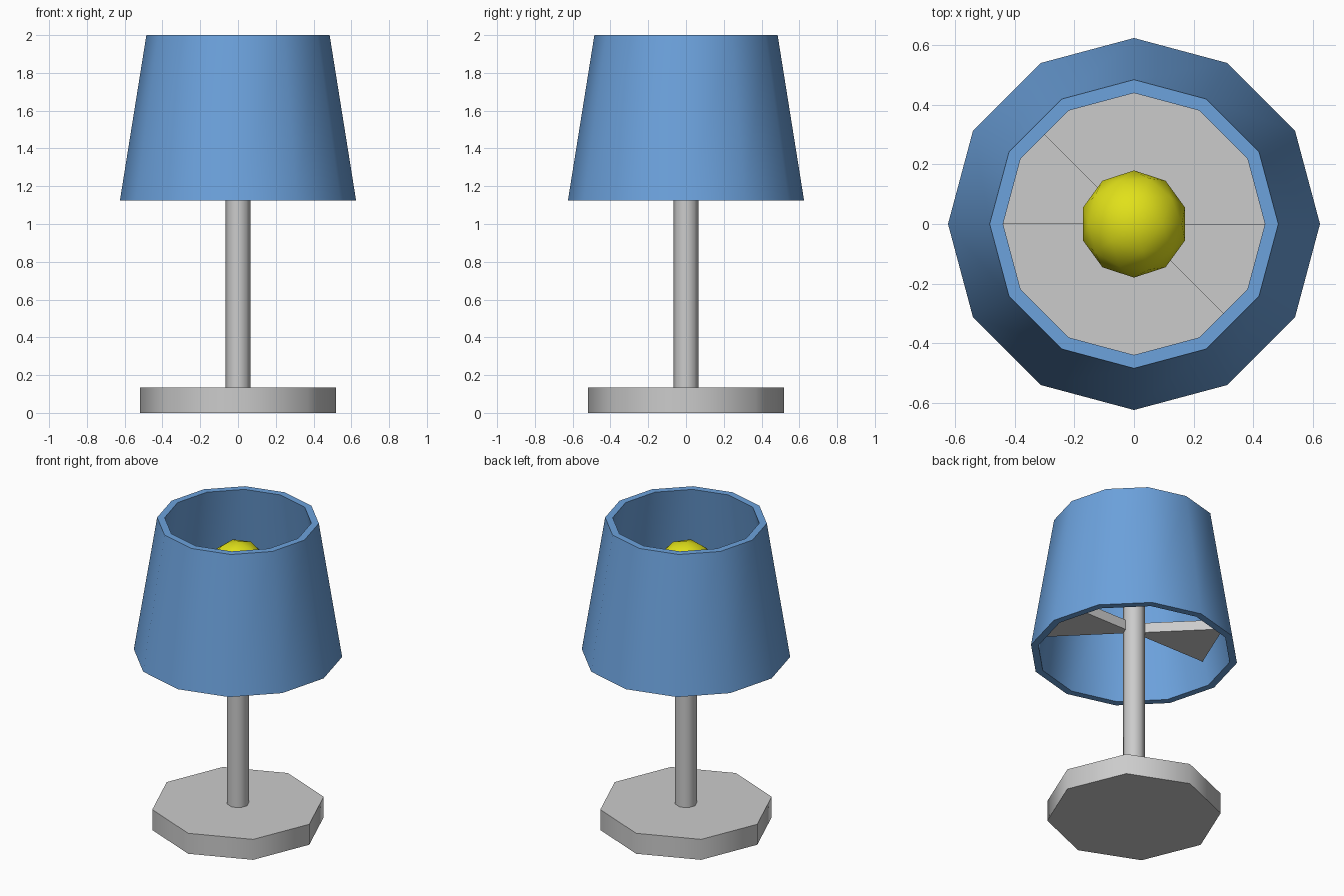
import bpy, bmesh
from math import sin, cos, radians, tau

if "Cube" in bpy.data.objects:
    bpy.data.objects.remove(bpy.data.objects["Cube"])


def finish(name, bm, color=None, angle=50):
    bmesh.ops.recalc_face_normals(bm, faces=bm.faces)
    me = bpy.data.meshes.new(name)
    bm.to_mesh(me)
    bm.free()
    ob = bpy.data.objects.new(name, me)
    bpy.context.collection.objects.link(ob)
    if color:
        mat = bpy.data.materials.new(name + "_color")
        mat.diffuse_color = color
        mat.use_nodes = True
        mat.node_tree.nodes["Principled BSDF"].inputs["Base Color"].default_value = mat.diffuse_color
        me.materials.append(mat)
    bpy.ops.object.select_all(action='DESELECT')
    ob.select_set(True)
    bpy.context.view_layer.objects.active = ob
    bpy.ops.object.shade_smooth_by_angle(angle=radians(angle))
    return ob


def lathe(name, profile, sides, color=None, closed=False):
    """Spin an (r, z) profile; open profiles are capped at both ends."""
    bm = bmesh.new()
    rings = [[bm.verts.new((r * cos(tau * i / sides), r * sin(tau * i / sides), z))
              for i in range(sides)] for r, z in profile]
    pairs = list(zip(rings, rings[1:]))
    if closed:
        pairs.append((rings[-1], rings[0]))
    else:
        bm.faces.new(rings[0])
        bm.faces.new(rings[-1])
    for a, b in pairs:
        for i in range(sides):
            j = (i + 1) % sides
            bm.faces.new((a[i], a[j], b[j], b[i]))
    return finish(name, bm, color)


def wedge(name, start, r0, r1, z0, z1):
    """Flat 45 degree support plate reaching from the post to the shade."""
    bm = bmesh.new()
    a, b = radians(start), radians(start + 45)
    pts = [(r0, a), (r1, a), (r1, b), (r0, b)]
    face = bm.faces.new([bm.verts.new((r * cos(t), r * sin(t), z0)) for r, t in pts])
    top = bmesh.ops.extrude_face_region(bm, geom=[face])["geom"]
    bmesh.ops.translate(bm, vec=(0, 0, z1 - z0),
                        verts=[v for v in top if isinstance(v, bmesh.types.BMVert)])
    return finish(name, bm)


# Octagonal base and post in one piece
lathe("base_and_post", [(0.52, 0), (0.52, 0.135), (0.066, 0.135), (0.066, 1.53)], 8)

# Two opposite shade supports
for name, start in (("right_support", -45), ("left_support", 135)):
    wedge(name, start, 0.06, 0.535, 1.27, 1.335)

# Hollow twelve-sided shade
lathe("lamp_shade", [(0.625, 1.125), (0.485, 2.0), (0.44, 2.0), (0.58, 1.125)], 12,
      (0.15, 0.36, 0.72, 1), closed=True)

# Faceted bulb
bm = bmesh.new()
bmesh.ops.create_icosphere(bm, subdivisions=2, radius=0.18)
bmesh.ops.translate(bm, vec=(0, 0, 1.68), verts=bm.verts)
finish("bulb", bm, (0.75, 0.75, 0.01, 1))
